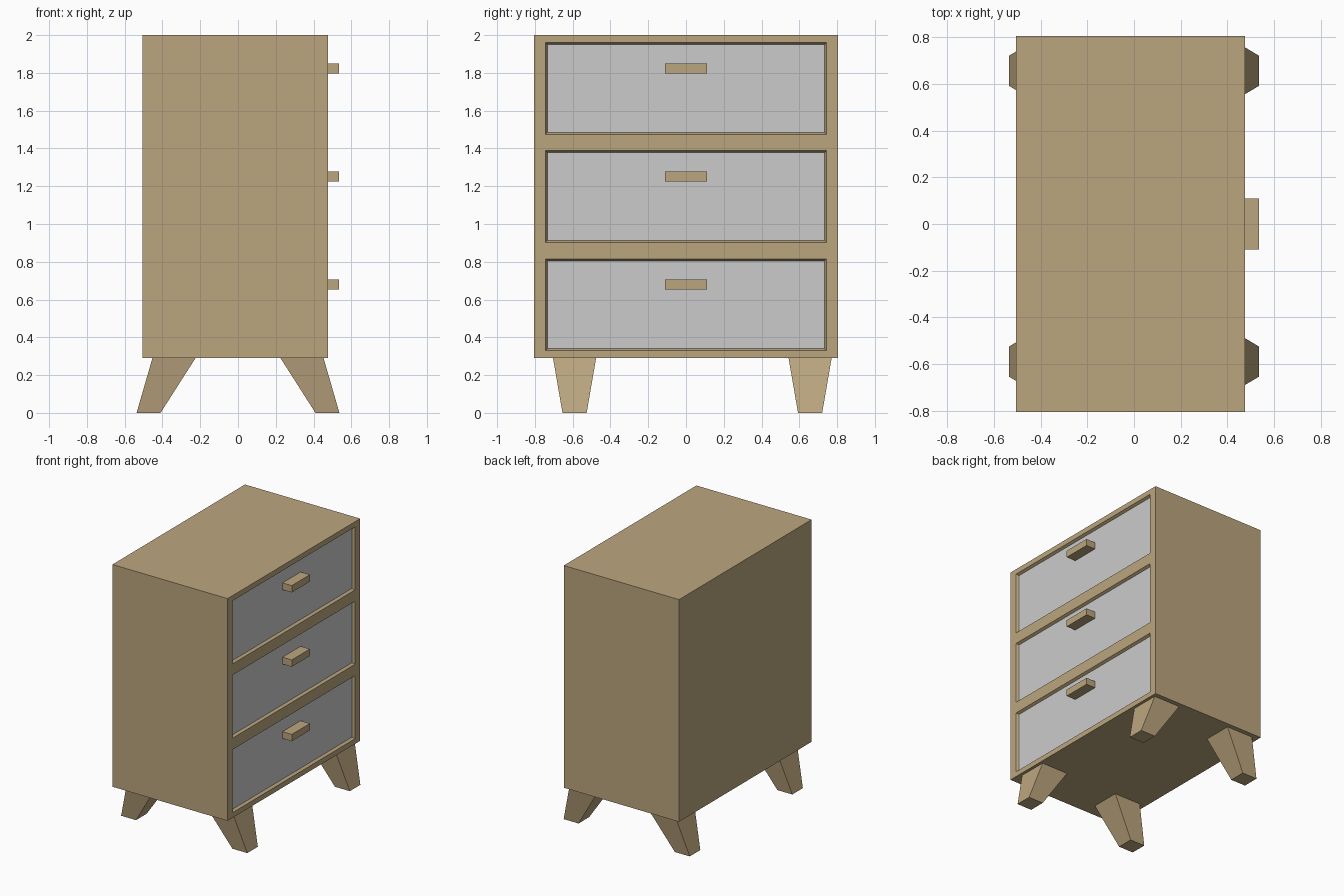
import bpy, bmesh

if "Cube" in bpy.data.objects:
    bpy.data.objects.remove(bpy.data.objects["Cube"])

wood = bpy.data.materials.new("wood")
wood.diffuse_color = (0.50, 0.38, 0.21, 1)
wood.use_nodes = True
wood.node_tree.nodes["Principled BSDF"].inputs["Base Color"].default_value = wood.diffuse_color
grey = bpy.data.materials.new("drawer_grey")
grey.diffuse_color = (0.6, 0.6, 0.6, 1)
grey.use_nodes = True
grey.node_tree.nodes["Principled BSDF"].inputs["Base Color"].default_value = grey.diffuse_color


def finish(name, bm, mats=(wood,)):
    bmesh.ops.recalc_face_normals(bm, faces=bm.faces)
    mesh = bpy.data.meshes.new(name)
    bm.to_mesh(mesh)
    bm.free()
    for m in mats:
        mesh.materials.append(m)
    obj = bpy.data.objects.new(name, mesh)
    bpy.context.collection.objects.link(obj)
    return obj


def loft(name, bottom, top):
    """Six-sided block between two rectangles (x0, x1, y0, y1, z)."""
    bm = bmesh.new()
    rings = []
    for x0, x1, y0, y1, z in (bottom, top):
        rings.append([bm.verts.new(p) for p in
                      ((x0, y0, z), (x1, y0, z), (x1, y1, z), (x0, y1, z))])
    for ring in rings:
        bm.faces.new(ring)
    for i in range(4):
        j = (i + 1) % 4
        bm.faces.new((rings[0][i], rings[0][j], rings[1][j], rings[1][i]))
    return finish(name, bm)


BACK, FACE = -0.505, 0.476
HALF, LOW, HIGH = 0.806, 0.29, 2.0
RECESS, RIM, OPEN = 0.02, 0.014, 0.744
drawers = [(0.33, 0.815), (0.903, 1.388), (1.475, 1.96)]

# Cabinet body: closed shell with a gridded face, drawer cells sunk inward
bm = bmesh.new()
ys = [-HALF, -OPEN, OPEN, HALF]
zs = [LOW] + [z for d in drawers for z in d] + [HIGH]
grid = [[bm.verts.new((FACE, y, z)) for z in zs] for y in ys]
cells = []
for i in range(len(ys) - 1):
    for k in range(len(zs) - 1):
        f = bm.faces.new((grid[i][k], grid[i + 1][k],
                          grid[i + 1][k + 1], grid[i][k + 1]))
        if i == 1 and k % 2 == 1:
            cells.append(f)
back = [bm.verts.new((BACK, y, z)) for y, z in
        ((-HALF, LOW), (HALF, LOW), (HALF, HIGH), (-HALF, HIGH))]
bm.faces.new(back[::-1])
bm.faces.new([g[0] for g in grid] + [back[1], back[0]])
bm.faces.new([g[-1] for g in grid] + [back[2], back[3]])
bm.faces.new(grid[0] + [back[3], back[0]])
bm.faces.new(grid[-1] + [back[2], back[1]])
bmesh.ops.recalc_face_normals(bm, faces=bm.faces)
bmesh.ops.inset_individual(bm, faces=cells, thickness=RIM, depth=-RECESS)
for f in cells:
    f.material_index = 1
finish("cabinet_body", bm, (wood, grey))

# Drawer handles
for n, (z0, z1) in enumerate(drawers):
    h0 = z0 + 0.322
    y = 0.11
    x0, x1 = FACE - RECESS, 0.535
    loft(f"drawer_handle_{n + 1}", (x0, x1, -y, y, h0), (x0, x1, -y, y, h0 + 0.053))

# Splayed tapered legs
for side, yc in (("left", -0.59), ("right", 0.657)):
    for end, s in (("front", 1), ("back", -1)):
        xb = sorted((s * 0.41, s * 0.537))
        xt = sorted((s * 0.225, s * 0.453))
        loft(f"{end}_{side}_leg",
             (*xb, yc - 0.064, yc + 0.064, 0),
             (*xt, yc - 0.114, yc + 0.114, LOW))
